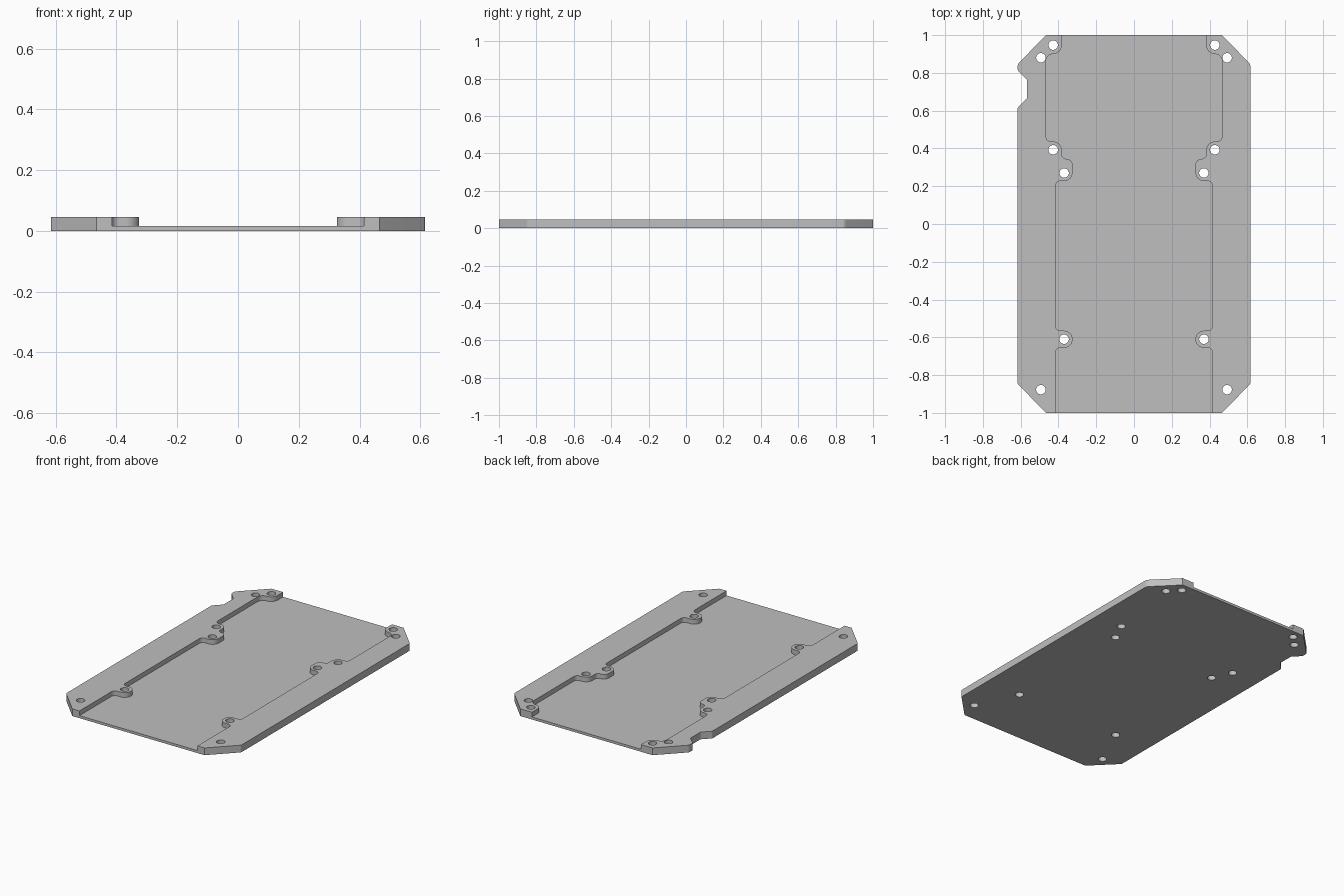
import bpy
import bmesh
from math import tan
from mathutils import Vector

cube = bpy.data.objects.get("Cube")
if cube:
    bpy.data.objects.remove(cube, do_unlink=True)

HEIGHT, FLOOR = 0.046, 0.016

grey = bpy.data.materials.new("plain grey")
grey.use_nodes = True
grey.diffuse_color = (0.52, 0.52, 0.52, 1)
grey.node_tree.nodes["Principled BSDF"].inputs["Base Color"].default_value = grey.diffuse_color


def rounded(corners, steps=6):
    """Turn (x, y, radius) corners into a closed outline with true arc fillets."""
    points = []
    for i, (x, y, r) in enumerate(corners):
        here = Vector((x, y))
        if not r:
            points.append(here)
            continue
        before = (Vector(corners[i - 1][:2]) - here).normalized()
        after = (Vector(corners[(i + 1) % len(corners)][:2]) - here).normalized()
        half = before.angle(after) / 2
        reach = r / tan(half)
        start, end = here + before * reach, here + after * reach
        bisector = (before + after).normalized()
        centre = here + bisector * (Vector((r, reach)).length)
        for k in range(steps + 1):
            spoke = (start - centre).lerp(end - centre, k / steps)
            points.append(centre + spoke.normalized() * r)
    return points


def prism(name, outline, low, high):
    """Extrude a flat outline between two heights."""
    bm = bmesh.new()
    face = bm.faces.new([bm.verts.new((p.x, p.y, low)) for p in outline])
    top = bmesh.ops.extrude_face_region(bm, geom=[face])["geom"]
    moved = [v for v in top if isinstance(v, bmesh.types.BMVert)]
    bmesh.ops.translate(bm, verts=moved, vec=(0, 0, high - low))
    bmesh.ops.recalc_face_normals(bm, faces=bm.faces)
    mesh = bpy.data.meshes.new(name)
    bm.to_mesh(mesh)
    bm.free()
    mesh.materials.append(grey)
    obj = bpy.data.objects.new(name, mesh)
    bpy.context.collection.objects.link(obj)
    return obj


def cut(target, cutter):
    """Subtract the cutter, then discard it."""
    cutter.hide_render = True
    bpy.context.view_layer.objects.active = target
    mod = target.modifiers.new("cut", 'BOOLEAN')
    mod.operation, mod.solver, mod.object = 'DIFFERENCE', 'EXACT', cutter
    bpy.ops.object.modifier_apply(modifier=mod.name)
    bpy.data.objects.remove(cutter, do_unlink=True)


# Plate with chamfered corners and a notch in one long edge
plate = prism("mounting_plate", rounded([
    (-0.465, -1, 0), (0.465, -1, 0), (0.616, -0.847, 0.02), (0.616, 0.847, 0.03),
    (0.465, 1, 0), (-0.465, 1, 0), (-0.616, 0.847, 0.03), (-0.616, 0.812, 0.025),
    (-0.567, 0.765, 0.01), (-0.567, 0.665, 0.01), (-0.616, 0.615, 0.01),
    (-0.616, -0.847, 0.02)]), 0, HEIGHT)

# Shallow open-ended pocket that winds around the screw bosses
side = [(0.383, 1.1, 0), (0.383, 0.9, 0.045), (0.466, 0.9, 0.037), (0.466, 0.437, 0.025),
        (0.383, 0.437, 0.045), (0.383, 0.345, 0.024), (0.325, 0.345, 0.033),
        (0.325, 0.228, 0.045), (0.415, 0.228, 0.025), (0.415, -0.565, 0.025),
        (0.325, -0.565, 0.044), (0.325, -0.655, 0.044), (0.415, -0.655, 0.025),
        (0.415, -1.1, 0)]
pocket = side + [(-x, y, r) for x, y, r in reversed(side)]
cut(plate, prism("pocket_cutter", rounded(pocket), FLOOR, HEIGHT + 0.1))

# Screw holes, mirrored across the plate
for x, y in [(0.428, 0.947), (0.493, 0.88), (0.428, 0.393), (0.37, 0.27),
             (0.37, -0.61), (0.493, -0.877)]:
    for sign in (-1, 1):
        r = 0.025
        ring = [(sign * x + a * r, y + b * r, r * 0.999)
                for a, b in ((-1, -1), (1, -1), (1, 1), (-1, 1))]
        cut(plate, prism("hole_cutter", rounded(ring), -0.1, HEIGHT + 0.1))

# Smooth fillets, crisp edges
bpy.ops.object.select_all(action='DESELECT')
plate.select_set(True)
bpy.context.view_layer.objects.active = plate
bpy.ops.object.shade_smooth_by_angle()
